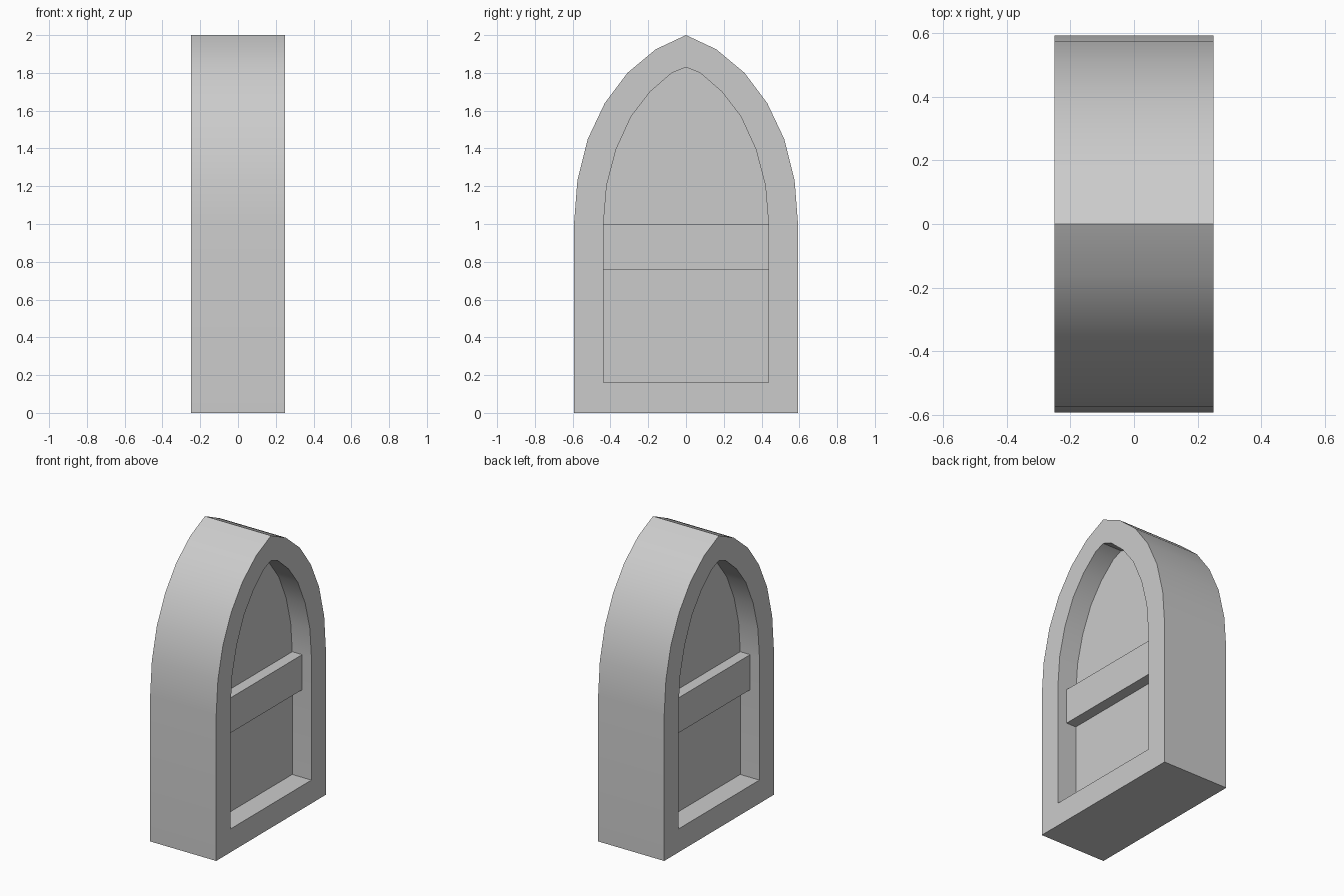
import bpy, bmesh, math

if "Cube" in bpy.data.objects:
    bpy.data.objects.remove(bpy.data.objects["Cube"])

# Right half of each pointed-arch outline (y, z), from foot to apex
OUTER = [(.593, 0), (.593, 1.0), (.575, 1.23), (.52, 1.45), (.43, 1.64), (.31, 1.80), (.16, 1.925), (0, 2.0)]
INNER = [(.437, .16), (.437, 1.0), (.42, 1.205), (.37, 1.395), (.29, 1.57), (.19, 1.70), (.075, 1.80), (0, 1.83)]


def outline(half):
    return half + [(-y, z) for y, z in reversed(half[:-1])]


def finish(name, bm):
    bmesh.ops.recalc_face_normals(bm, faces=bm.faces)
    mesh = bpy.data.meshes.new(name)
    bm.to_mesh(mesh)
    bm.free()
    ob = bpy.data.objects.new(name, mesh)
    bpy.context.collection.objects.link(ob)
    bpy.ops.object.select_all(action='DESELECT')
    ob.select_set(True)
    bpy.context.view_layer.objects.active = ob
    bpy.ops.object.shade_smooth_by_angle(angle=math.radians(30))


def ring(bm, pts, x):
    return [bm.verts.new((x, y, z)) for y, z in pts]


def bridge(bm, a, b):
    for i in range(len(a)):
        j = (i + 1) % len(a)
        bm.faces.new((a[i], a[j], b[j], b[i]))


def slab(name, pts, half_depth):
    bm = bmesh.new()
    a, b = ring(bm, pts, -half_depth), ring(bm, pts, half_depth)
    bridge(bm, a, b)
    bm.faces.new(a)
    bm.faces.new(b)
    finish(name, bm)


# Arched frame: four outlines joined into a closed hollow ring
bm = bmesh.new()
rings = [ring(bm, outline(p), x) for p, x in
         ((OUTER, -.25), (OUTER, .25), (INNER, .25), (INNER, -.25))]
for i in range(4):
    bridge(bm, rings[i], rings[(i + 1) % 4])
finish("window_frame", bm)

# Recessed pane, visible from both sides
slab("window_pane", outline(INNER), .105)

# Crossbar standing proud of the pane on both sides
slab("crossbar", [(-.437, .76), (.437, .76), (.437, 1.0), (-.437, 1.0)], .18)
